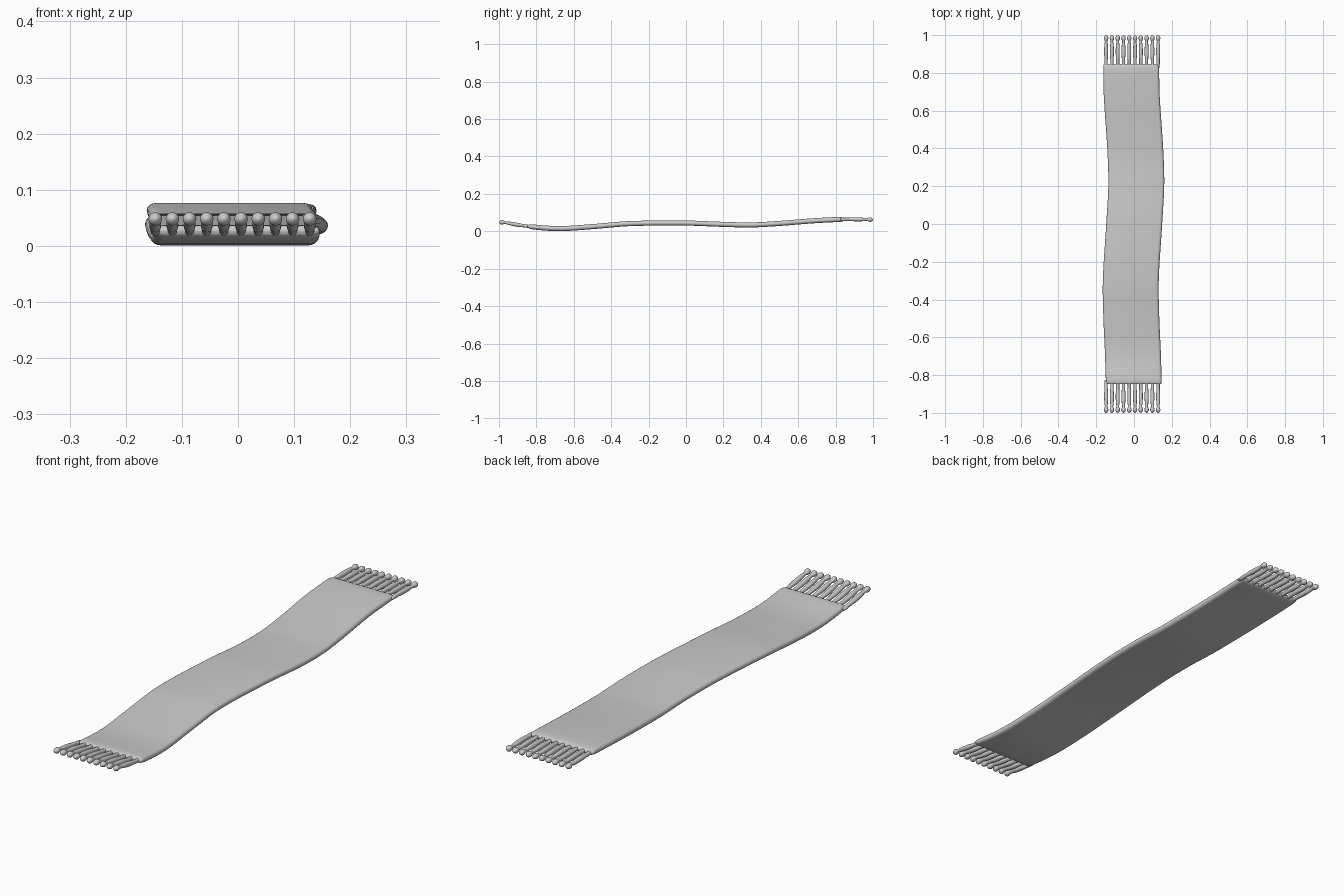
import bpy, bmesh, math
from mathutils import Vector

if "Cube" in bpy.data.objects:
    bpy.data.objects.remove(bpy.data.objects["Cube"])

# Centre line of the scarf: y, sideways sway x, height z
PATH = [(-1.0, 0.003, 0.052), (-0.84, -0.001, 0.026), (-0.68, -0.006, 0.0145),
        (-0.5, -0.014, 0.025), (-0.3, -0.017, 0.041), (0.0, 0.001, 0.044),
        (0.2, 0.012, 0.037), (0.35, 0.009, 0.034), (0.5, 0.0, 0.042),
        (0.68, -0.012, 0.056), (0.85, -0.015, 0.064), (1.0, -0.014, 0.062)]


def centre(y):
    """Smooth cubic interpolation along PATH."""
    n = len(PATH)
    i = max(k for k in range(n - 1) if PATH[k][0] <= y or k == 0)

    def slope(k, c):
        a, b = PATH[max(k - 1, 0)], PATH[min(k + 1, n - 1)]
        return (b[c] - a[c]) / (b[0] - a[0])
    p, q = PATH[i], PATH[i + 1]
    h = q[0] - p[0]
    t = (y - p[0]) / h
    return [(2*t**3 - 3*t*t + 1) * p[c] + (t**3 - 2*t*t + t) * h * slope(i, c)
            + (3*t*t - 2*t**3) * q[c] + (t**3 - t*t) * h * slope(i + 1, c) for c in (1, 2)]


def loft(bm, rings):
    """Skin a list of point rings and cap both ends."""
    vs = [[bm.verts.new(p) for p in r] for r in rings]
    n = len(vs[0])
    for a, b in zip(vs, vs[1:]):
        for k in range(n):
            bm.faces.new((a[k], a[(k + 1) % n], b[(k + 1) % n], b[k]))
    bm.faces.new(vs[0][::-1])
    bm.faces.new(vs[-1])


def finish(bm, name):
    bmesh.ops.recalc_face_normals(bm, faces=bm.faces)
    me = bpy.data.meshes.new(name)
    bm.to_mesh(me)
    bm.free()
    for f in me.polygons:
        f.use_smooth = True
    ob = bpy.data.objects.new(name, me)
    bpy.context.collection.objects.link(ob)


# Cloth band: rounded flat cross-section swept along the centre line
HALF_W, HALF_T, END = 0.148, 0.0135, 0.848
ys = [-END + 2 * END * i / 70 for i in range(71)]
ys = sorted(ys + [s * (END - d) for s in (-1, 1) for d in (0.003, 0.008, 0.015)])
rings = []
for y in ys:
    cx, cz = centre(y)
    d = min((END - abs(y)) / 0.035, 1)
    round_end = 0.3 + 0.7 * math.sqrt(max(0, 1 - (1 - d) ** 2))
    t, w = HALF_T * round_end, HALF_W - 0.006 * (1 - round_end)
    ring = []
    for side in (1, -1):
        for k in range(9):
            a = side * math.pi * (k / 8 - 0.5) if side == 1 else math.pi * (0.5 + k / 8)
            ring.append((cx + side * (w - 0.016) + 0.016 * math.cos(a), y, cz + t * math.sin(a)))
    rings.append(ring)
bm = bmesh.new()
loft(bm, rings)
finish(bm, "scarf_band")

# Fringe: tapering strands, each ending in a small knot
STRAND = [(0.825, 0.007), (0.845, 0.0085), (0.87, 0.0085), (0.90, 0.0105), (0.925, 0.0105),
          (0.95, 0.009), (0.966, 0.0065), (0.972, 0.0085), (0.978, 0.011), (0.985, 0.0122),
          (0.992, 0.010), (0.997, 0.006), (1.0, 0.001)]
for s, label in ((-1, "front_fringe"), (1, "back_fringe")):
    bm = bmesh.new()
    for i in range(10):
        x = -0.1475 + 0.0306 * i
        rings = []
        for y, r in STRAND:
            z = centre(s * y)[1]
            if s < 0:
                z = min(z, 0.048)
            else:
                z = max(z, 0.062)
            rings.append([(x + r * math.cos(k * math.pi / 6), s * y,
                           z + r * math.sin(k * math.pi / 6)) for k in range(12)])
        loft(bm, rings)
    finish(bm, label)
